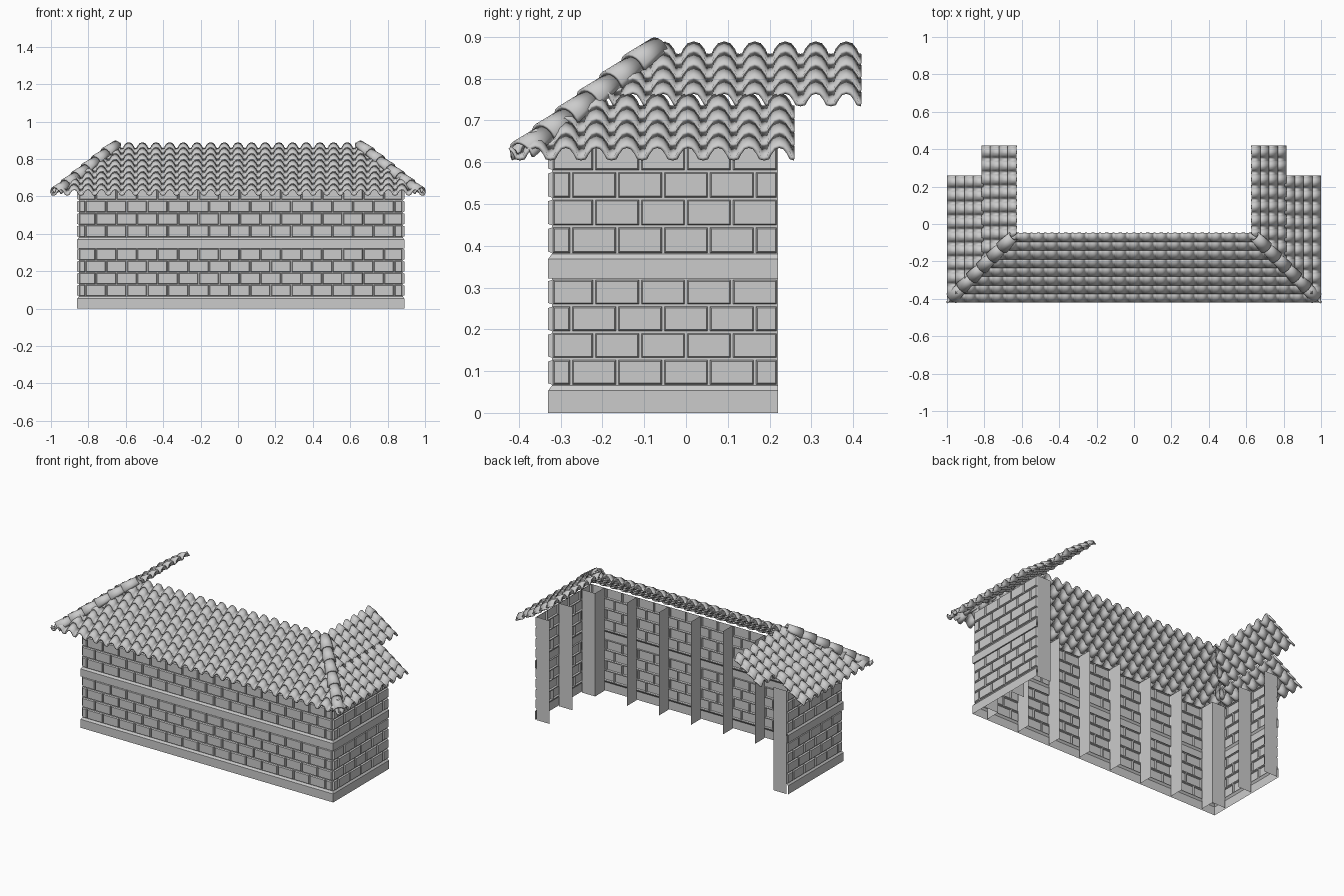
import bpy, bmesh, math
from mathutils import Vector

if "Cube" in bpy.data.objects:
    bpy.data.objects.remove(bpy.data.objects["Cube"])

X0, X1, YF, YB, TOP = -0.86, 0.89, -0.33, 0.22, 0.645   # wall outline
REC = 0.009                                             # mortar depth
HIP = 0.58                                              # hip line: |x| + y = HIP
PITCH = 0.073                                           # tile column width


def finish(bm, name, thick=0, mirror=False, smooth=False):
    me = bpy.data.meshes.new(name)
    bm.to_mesh(me)
    bm.free()
    ob = bpy.data.objects.new(name, me)
    bpy.context.collection.objects.link(ob)
    if smooth:
        bpy.context.view_layer.objects.active = ob
        ob.select_set(True)
        bpy.ops.object.shade_smooth_by_angle(angle=math.radians(40))
        ob.select_set(False)
    if thick:
        m = ob.modifiers.new("thickness", 'SOLIDIFY')
        m.thickness, m.offset = thick, -1
    if mirror:
        m = ob.modifiers.new("mirror", 'MIRROR')
        m.use_mirror_merge = False
    return ob


def grid(bm, rows):
    """Skin neighbouring rows of points with quads."""
    vs = [[bm.verts.new(p) for p in r] for r in rows]
    for a, b in zip(vs, vs[1:]):
        for i in range(len(a) - 1):
            bm.faces.new((a[i], a[i + 1], b[i + 1], b[i]))


# Brick shells: raised chamfered bricks in running bond
def brick(bm, P, u0, u1, z0, z1):
    rings = []
    for m, d in ((0, REC), (0.003, REC), (0.006, 0)):
        rings.append([bm.verts.new(P(u, z, d)) for u, z in
                      ((u0 + m, z0 + m), (u1 - m, z0 + m), (u1 - m, z1 - m), (u0 + m, z1 - m))])
    for a, b in zip(rings, rings[1:]):
        for i in range(4):
            j = (i + 1) % 4
            bm.faces.new((a[i], a[j], b[j], b[i]))
    bm.faces.new(rings[-1])


def brick_wall(name, P, ua, ub, anchor):
    bm = bmesh.new()
    courses = [(0.065 + 0.064 * i, 0.064) for i in range(4)]
    courses += [(0.38 + 0.06625 * i, 0.06625) for i in range(4)]
    for k, (z, h) in enumerate(courses):
        start = anchor + 0.055 * (k % 2)
        cuts = [ua] + [c for c in (start + 0.11 * n for n in range(-20, 21))
                       if ua + 0.014 < c < ub - 0.014] + [ub]
        for u0, u1 in zip(cuts, cuts[1:]):
            brick(bm, P, u0, u1, z, z + h)
    finish(bm, name)


brick_wall("front_bricks", lambda u, z, d: (u, YF + d, z), X0 + REC, X1 - REC, -0.815)
brick_wall("right_bricks", lambda u, z, d: (X1 - d, u, z), YF + REC, YB, -0.275)
brick_wall("left_bricks", lambda u, z, d: (X0 + d, -u, z), -YB, -YF - REC, 0.275)


# Plinth and middle band, mitred round the three walls
def band(name, profile):
    bm = bmesh.new()
    grid(bm, [[(X0 + d, YB, z), (X0 + d, YF + d, z), (X1 - d, YF + d, z), (X1 - d, YB, z)]
              for z, d in profile])
    finish(bm, name)


band("plinth", [(0, 0), (0.053, 0), (0.065, REC)])
band("middle_band", [(0.321, REC), (0.321, 0), (0.368, 0), (0.38, REC)])

# Upright ribs behind the walls at each module joint
bm = bmesh.new()


def rib(a, b):
    grid(bm, [[(*a, 0), (*b, 0)], [(*a, TOP), (*b, TOP)]])


for i in range(8):
    x = X0 + 0.1 + i * (X1 - X0 - 0.2) / 7
    rib((x, YF + REC), (x, YF + 0.1))
for y in (YF + 0.1, -0.005, YB):
    rib((X0 + REC, y), (X0 + 0.1, y))
    rib((X1 - REC, y), (X1 - 0.1, y))
finish(bm, "wall_ribs")

# Roof tiles: overlapping rows of a wavy profile, cut along the hips
WAVE = [(0, 0), (0.09, 0.05), (0.15, 0.4), (0.3, 0.85), (0.5, 1), (0.7, 0.85), (0.85, 0.4), (0.91, 0.05)]
ROW = 0.37 / 8


def tiles(name, place, end, cols, first, last, cuts, mirror):
    bm = bmesh.new()
    u0 = end - cols * PITCH
    prof = [(u0 + (c + t) * PITCH, h * 0.03) for c in range(cols) for t, h in WAVE] + [(end, 0)]
    for r in range(first, last):
        rows = []
        for s, lift in ((0.63 + ROW * r - (0.008 if r else 0), 0), (0.63 + ROW * (r + 1), 0.012)):
            z = 0.6 + 0.7 * (1 - s) + lift
            rows.append([place(u, s, z + h) for u, h in prof])
        grid(bm, rows)
    for co, no in cuts:
        bmesh.ops.bisect_plane(bm, geom=bm.verts[:] + bm.edges[:] + bm.faces[:],
                               plane_co=co, plane_no=no, clear_outer=True)
    bm.normal_update()
    bmesh.ops.reverse_faces(bm, faces=[f for f in bm.faces if f.normal.z < 0])
    finish(bm, name, 0.009, mirror, True)


tiles("front_roof_tiles", lambda u, s, z: (u, HIP - s, z), 14.5 * PITCH, 29, 0, 8,
      [((HIP, 0, 0), (1, 1, 0)), ((-HIP, 0, 0), (-1, 1, 0))], False)
side_cut = [((HIP, 0, 0), (-1, -1, 0))]
tiles("side_roof_tiles_upper", lambda u, s, z: (s, u, z), 0.42, 12, 0, 4, side_cut, True)
tiles("side_roof_tiles_lower", lambda u, s, z: (s, u, z), 0.26, 10, 4, 8, side_cut, True)

# Hip caps: tapered half-round tiles lapped down each hip
bm = bmesh.new()
low, high = Vector((0.972, -0.392, 0.618)), Vector((0.652, -0.072, 0.868))
axis = (high - low).normalized()
side = axis.cross(Vector((0, 0, 1))).normalized()
up = side.cross(axis)
N = 6
for i in range(N):
    rows = []
    for t, r in ((i / N, 0.038), ((i + 1.12) / N, 0.029)):
        c = low.lerp(high, t)
        rows.append([c + side * r * math.cos(a) + up * r * math.sin(a)
                     for a in (math.radians(-10 + 20 * k) for k in range(11))])
    grid(bm, rows)
bm.normal_update()
if sum(f.normal.dot(up) for f in bm.faces) < 0:
    bmesh.ops.reverse_faces(bm, faces=bm.faces[:])
finish(bm, "hip_caps", 0.008, True, True)
